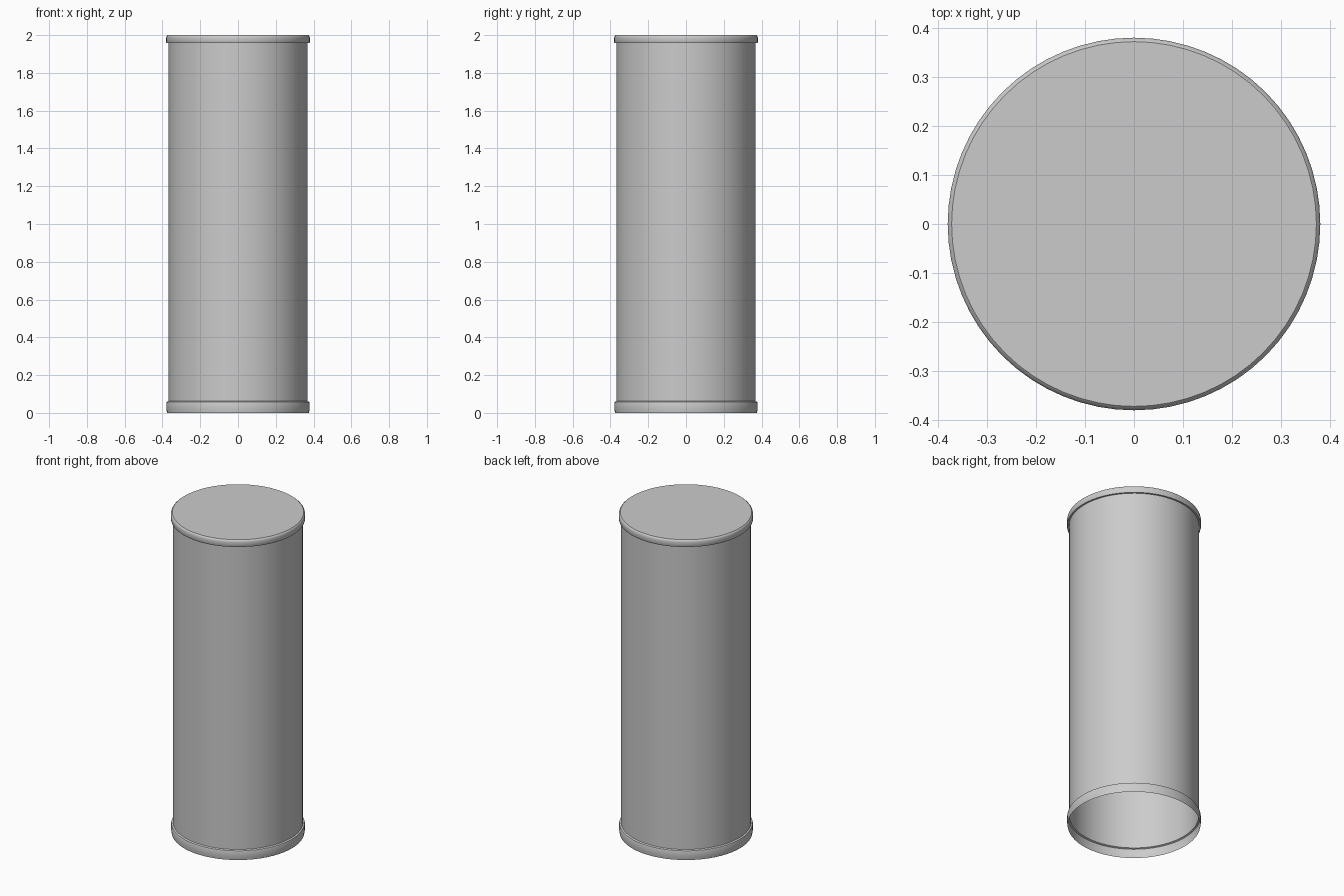
import bpy, bmesh, math

if "Cube" in bpy.data.objects:
    bpy.data.objects.remove(bpy.data.objects["Cube"])

SIDES = 64


def lathe(name, profile):
    """Revolve an (r, z) profile around z; points with r = 0 become a cap."""
    bm = bmesh.new()
    rings = []
    for r, z in profile:
        if r == 0:
            continue
        rings.append([bm.verts.new((r * math.cos(2 * math.pi * i / SIDES),
                                    r * math.sin(2 * math.pi * i / SIDES), z))
                      for i in range(SIDES)])
    for a, b in zip(rings, rings[1:]):
        for i in range(SIDES):
            j = (i + 1) % SIDES
            bm.faces.new((a[i], a[j], b[j], b[i]))
    if profile[-1][0] == 0:
        bm.faces.new(rings[-1])
    bm.normal_update()
    mesh = bpy.data.meshes.new(name)
    bm.to_mesh(mesh)
    bm.free()
    obj = bpy.data.objects.new(name, mesh)
    bpy.context.collection.objects.link(obj)
    bpy.ops.object.select_all(action='DESELECT')
    obj.select_set(True)
    bpy.context.view_layer.objects.active = obj
    bpy.ops.object.shade_smooth_by_angle(angle=math.radians(35))
    return obj


# Thin open tube with a slightly wider stepped foot
lathe("tube_body", [(0.376, 0.0), (0.379, 0.02), (0.379, 0.052),
                    (0.377, 0.058), (0.368, 0.062), (0.368, 1.97)])

# Overhanging cap with a softened top edge
lathe("lid", [(0.368, 1.957), (0.378, 1.957), (0.38, 1.96), (0.38, 1.988),
              (0.378, 1.995), (0.372, 2.0), (0, 2.0)])
